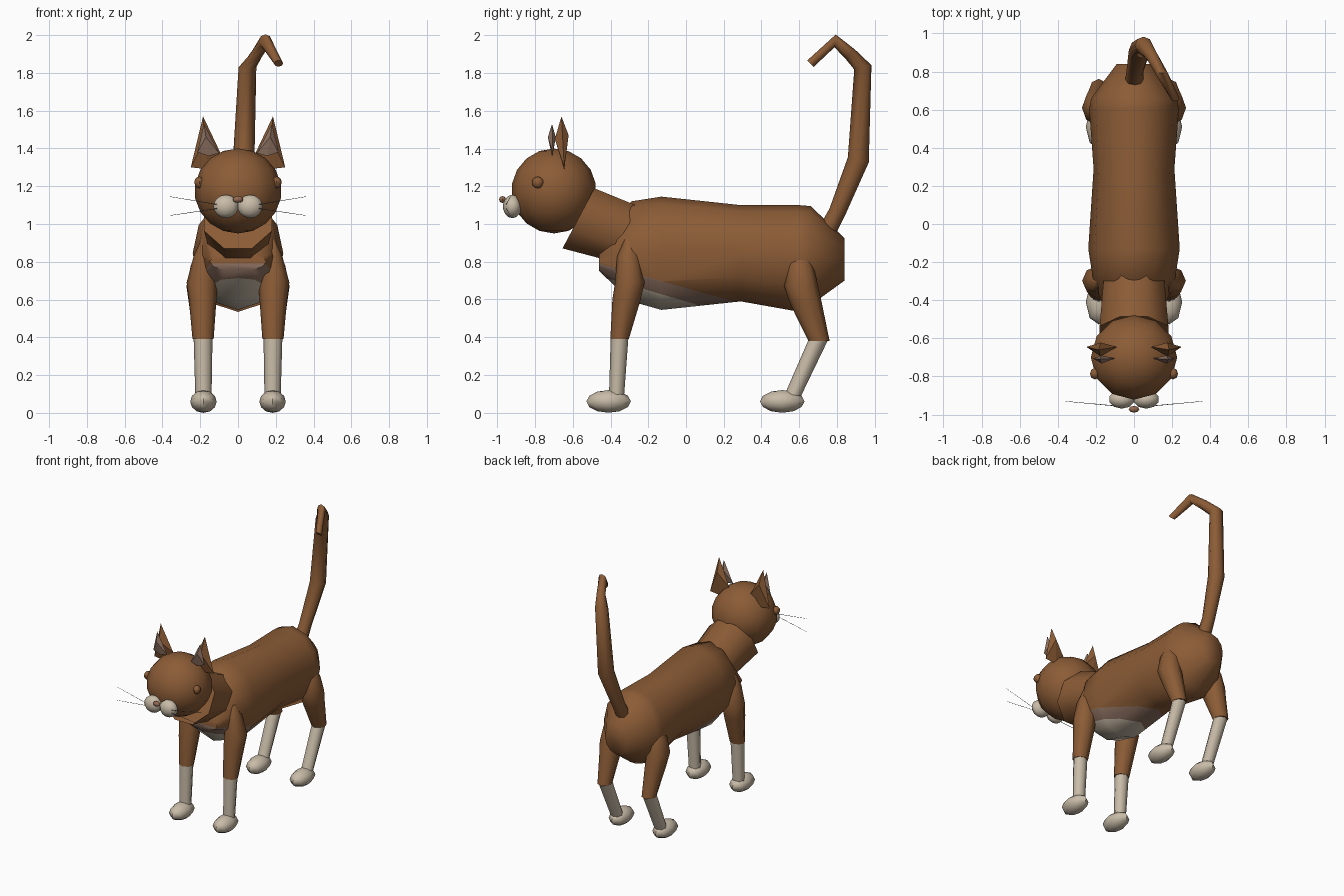
import bpy, bmesh, math
from mathutils import Vector

if "Cube" in bpy.data.objects:
    bpy.data.objects.remove(bpy.data.objects["Cube"])


def material(name, r, g, b):
    m = bpy.data.materials.new(name)
    m.diffuse_color = (r, g, b, 1)
    m.use_nodes = True
    m.node_tree.nodes["Principled BSDF"].inputs["Base Color"].default_value = m.diffuse_color
    return m


BROWN = material("brown fur", 0.26, 0.107, 0.037)
CREAM = material("cream fur", 0.58, 0.50, 0.39)
PINK = material("dusky skin", 0.27, 0.165, 0.12)
NOSE = material("nose", 0.30, 0.14, 0.08)
DARK = material("whisker grey", 0.12, 0.12, 0.12)


def finish(name, bm, mats, angle=50):
    bmesh.ops.recalc_face_normals(bm, faces=bm.faces)
    me = bpy.data.meshes.new(name)
    bm.to_mesh(me)
    bm.free()
    ob = bpy.data.objects.new(name, me)
    bpy.context.collection.objects.link(ob)
    for m in mats:
        me.materials.append(m)
    bpy.ops.object.select_all(action='DESELECT')
    ob.select_set(True)
    bpy.context.view_layer.objects.active = ob
    if angle:
        bpy.ops.object.shade_smooth_by_angle(angle=math.radians(angle))
    return ob


def loft(rings, sides, turn=0.0):
    """Skin of elliptical rings (centre, half width in x, half depth, direction)."""
    bm = bmesh.new()
    loops = []
    for c, rx, rv, d in rings:
        u = Vector((1, 0, 0))
        v = Vector(d).normalized().cross(u).normalized()
        angles = [2 * math.pi * (i + turn) / sides for i in range(sides)]
        loops.append([bm.verts.new(Vector(c) + u * rx * math.cos(a) + v * rv * math.sin(a))
                      for a in angles])
    for a, b in zip(loops, loops[1:]):
        for i in range(sides):
            j = (i + 1) % sides
            bm.faces.new((a[i], a[j], b[j], b[i]))
    bm.faces.new(loops[0][::-1])
    bm.faces.new(loops[-1])
    return bm


def ball(name, centre, size, mat, segs=10, rings=7):
    bm = bmesh.new()
    bmesh.ops.create_uvsphere(bm, u_segments=segs, v_segments=rings, radius=1)
    for v in bm.verts:
        v.co = Vector(centre) + Vector(v.co[i] * size[i] for i in range(3))
    return finish(name, bm, [mat])


# Torso: y, bottom, top, half width
torso = [(-0.46, 0.75, 0.85, 0.15), (-0.29, 0.59, 1.12, 0.215), (-0.13, 0.545, 1.145, 0.24),
         (0.29, 0.59, 1.10, 0.212), (0.60, 0.535, 1.10, 0.235), (0.66, 0.57, 1.095, 0.225),
         (0.84, 0.70, 0.925, 0.09)]
bm = loft([((0, y, (lo + hi) / 2), w, (hi - lo) / 2, (0, 1, 0)) for y, lo, hi, w in torso], 12)
# Belly patch: cream centre with a dusky rim, cut by two sloping planes
planes = []
for p, q in (((0, -0.46, 0.79), (0, 0.27, 0.585)), ((0, -0.46, 0.725), (0, 0.08, 0.566))):
    p, q = Vector(p), Vector(q)
    n = Vector((1, 0, 0)).cross(q - p).normalized()
    planes.append((p, n))
    bmesh.ops.bisect_plane(bm, geom=bm.verts[:] + bm.edges[:] + bm.faces[:],
                           plane_co=p, plane_no=n)
for f in bm.faces:
    f.material_index = sum((f.calc_center_median() - p).dot(n) < -1e-5 for p, n in planes)
finish("torso", bm, [BROWN, PINK, CREAM], 60)

# Neck and head
axis = (0, -0.34, 0.18)
finish("neck", loft([((0, -0.24, 0.92), 0.165, 0.17, axis),
                     ((0, -0.57, 1.03), 0.195, 0.195, axis)], 8, 0.5), [BROWN], 50)
ball("head", (0, -0.70, 1.175), (0.23, 0.225, 0.225), BROWN, 12, 9)

# Tail: centre, radius, direction
tail = [((0, 0.73, 0.93), 0.05, (0, 0.4, 1)), ((0.005, 0.80, 1.06), 0.045, (0, 0.5, 1)),
        ((0.03, 0.913, 1.34), 0.057, (0, 0.25, 1)), ((0.05, 0.937, 1.83), 0.047, (0, -0.25, 1)),
        ((0.10, 0.87, 1.90), 0.035, (0, -0.7, 0.7)), ((0.145, 0.79, 1.97), 0.034, (0, -1, 0.1)),
        ((0.215, 0.66, 1.85), 0.024, (0, -0.7, -0.7))]
finish("tail", loft([(c, r, r, d) for c, r, d in tail], 8), [BROWN], 60)

# Nose
ball("nose", (0, -0.972, 1.13), (0.028, 0.018, 0.018), NOSE, 8, 6)

UP = (0, 0, 1)
for s, side in ((-1, "left"), (1, "right")):
    # Ears: flattened spikes with a smaller lining in front
    for part, mat, pts in (
            ("ear", BROWN, [(0.185, -0.66, 1.57), (0.25, -0.645, 1.30), (0.09, -0.645, 1.37),
                            (0.175, -0.695, 1.45), (0.175, -0.622, 1.47), (0.16, -0.645, 1.29)]),
            ("ear_lining", PINK, [(0.18, -0.71, 1.53), (0.215, -0.705, 1.38), (0.10, -0.705, 1.375),
                                  (0.17, -0.732, 1.46), (0.17, -0.69, 1.46), (0.155, -0.71, 1.36)])):
        bm = bmesh.new()
        for x, y, z in pts:
            bm.verts.new((x * s, y, z))
        bmesh.ops.convex_hull(bm, input=bm.verts[:])
        finish(side + "_" + part, bm, [mat], 0)

    # Face
    ball(side + "_eye", (0.205 * s, -0.785, 1.22), (0.026, 0.031, 0.031), BROWN, 8, 6)
    ball(side + "_muzzle", (0.064 * s, -0.92, 1.093), (0.07, 0.05, 0.062), CREAM)
    for i, (z0, z1) in enumerate(((1.10, 1.145), (1.085, 1.045))):
        a, b = Vector((0.09 * s, -0.955, z0)), Vector((0.36 * s, -0.93, z1))
        bm = bmesh.new()
        bmesh.ops.create_cone(bm, segments=4, radius1=0.0018, radius2=0.001,
                              depth=(b - a).length, cap_ends=True)
        rot = (b - a).to_track_quat('Z', 'Y')
        for v in bm.verts:
            v.co = rot @ v.co + (a + b) / 2
        finish(f"{side}_whisker_{i + 1}", bm, [DARK], 0)

    # Legs: x, y, z, half width, half depth
    legs = {
        "front_thigh": (BROWN, [(0.18, -0.305, 0.92, 0.015, 0.02), (0.185, -0.305, 0.83, 0.05, 0.06),
                                (0.19, -0.298, 0.69, 0.082, 0.078), (0.187, -0.315, 0.60, 0.073, 0.075),
                                (0.185, -0.352, 0.39, 0.056, 0.049)]),
        "front_shin": (CREAM, [(0.185, -0.352, 0.40, 0.05, 0.047), (0.183, -0.368, 0.09, 0.043, 0.04)]),
        "hind_thigh": (BROWN, [(0.18, 0.60, 0.86, 0.025, 0.04), (0.19, 0.605, 0.78, 0.06, 0.07),
                               (0.195, 0.61, 0.67, 0.078, 0.09), (0.19, 0.635, 0.58, 0.07, 0.085),
                               (0.185, 0.705, 0.38, 0.05, 0.056)]),
        "hind_shin": (CREAM, [(0.185, 0.705, 0.395, 0.048, 0.052), (0.183, 0.565, 0.09, 0.043, 0.045)])}
    for part, (mat, rows) in legs.items():
        bm = loft([((x * s, y, z), rx, ry, UP) for x, y, z, rx, ry in rows], 8)
        finish(side + "_" + part, bm, [mat], 60)
    for part, y in (("front_paw", -0.41), ("hind_paw", 0.51)):
        ball(side + "_" + part, (0.183 * s, y, 0.06), (0.07, 0.118, 0.06), CREAM, 8, 6)
